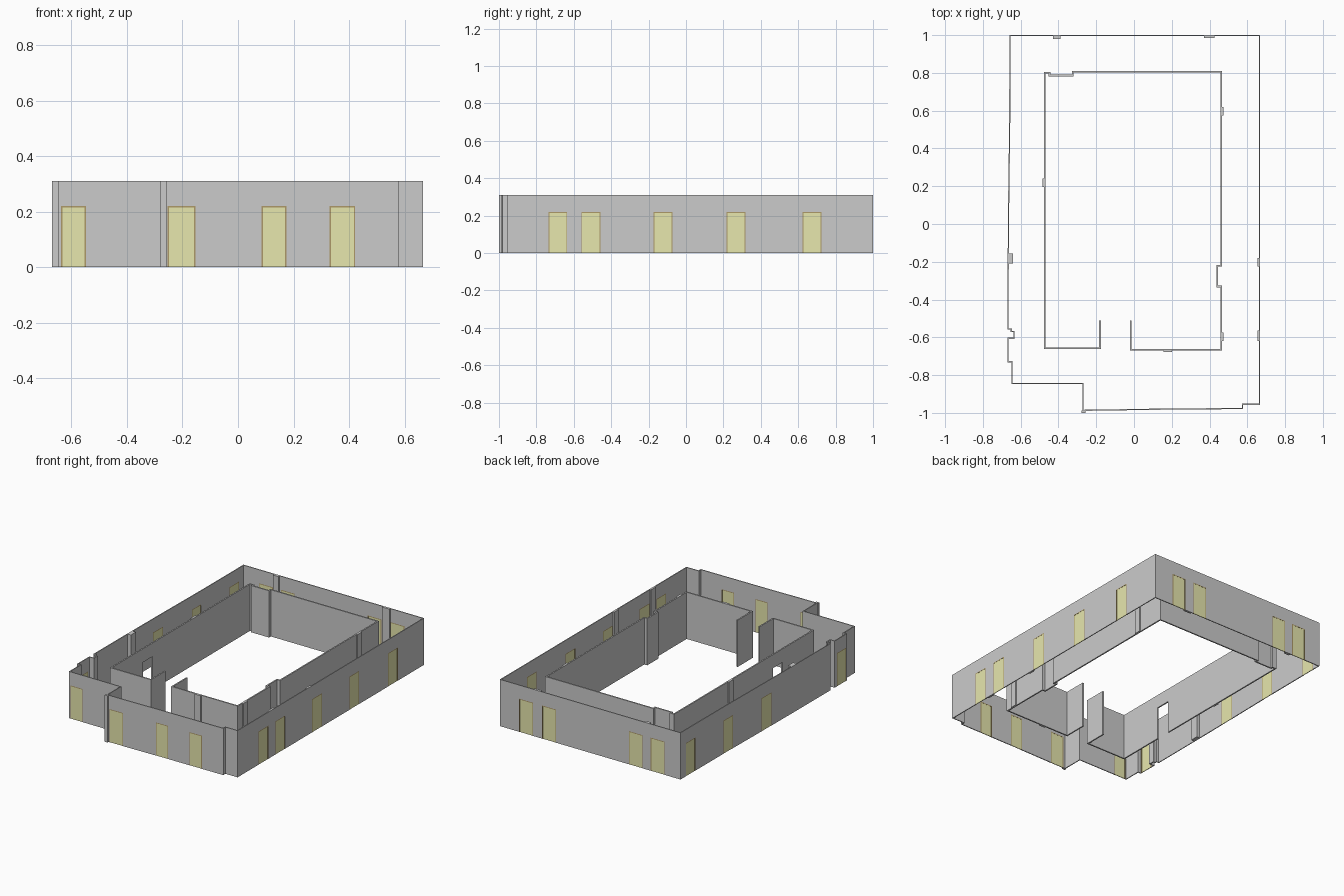
import bpy, bmesh
from mathutils import Vector

if "Cube" in bpy.data.objects:
    bpy.data.objects.remove(bpy.data.objects["Cube"])

H, DOOR_H, RIM = 0.31, 0.22, 0.005


def material(name, colour):
    m = bpy.data.materials.new(name)
    m.diffuse_color = colour
    m.use_nodes = True
    m.node_tree.nodes["Principled BSDF"].inputs["Base Color"].default_value = m.diffuse_color
    return m


YELLOW = material("door_yellow", (0.80, 0.80, 0.42, 1))
BROWN = material("frame_brown", (0.42, 0.32, 0.14, 1))


def finish(bm, name, mat=None):
    bmesh.ops.remove_doubles(bm, verts=bm.verts, dist=1e-5)
    me = bpy.data.meshes.new(name)
    bm.to_mesh(me)
    bm.free()
    ob = bpy.data.objects.new(name, me)
    bpy.context.collection.objects.link(ob)
    if mat:
        me.materials.append(mat)


def block(bm, a0, a1, b0, b1, z0, z1, cap0=None, cap1=None):
    """Wall piece between line a (left) and line b (right); caps give end heights."""
    def quad(*pz):
        bm.faces.new([bm.verts.new((p.x, p.y, z)) for p, z in pz])
    quad((a1, z0), (a0, z0), (a0, z1), (a1, z1))
    quad((b0, z0), (b1, z0), (b1, z1), (b0, z1))
    quad((b0, z1), (b1, z1), (a1, z1), (a0, z1))
    quad((a0, z0), (a1, z0), (b1, z0), (b0, z0))
    if cap0:
        quad((a0, z0), (b0, z0), (b0, cap0), (a0, cap0))
    if cap1:
        quad((b1, z0), (a1, z0), (a1, cap1), (b1, cap1))


def door(name, a0, a1, b0, b1):
    f = RIM / (a1 - a0).length
    def cut(s, e):
        return a0.lerp(a1, s), a0.lerp(a1, e), b0.lerp(b1, s), b0.lerp(b1, e)
    # frame: two jambs and a head
    bm = bmesh.new()
    block(bm, *cut(0, f), 0, DOOR_H, DOOR_H, DOOR_H)
    block(bm, *cut(1 - f, 1), 0, DOOR_H, DOOR_H, DOOR_H)
    block(bm, *cut(f, 1 - f), DOOR_H - RIM, DOOR_H, DOOR_H, DOOR_H)
    finish(bm, name + "_frame", BROWN)
    # leaf, slightly thinner than the frame
    p0, p1, q0, q1 = cut(f, 1 - f)
    z = DOOR_H - RIM
    bm = bmesh.new()
    block(bm, p0.lerp(q0, .15), p1.lerp(q1, .15), q0.lerp(p0, .15), q1.lerp(p1, .15), 0, z, z, z)
    finish(bm, name + "_leaf", YELLOW)


def wall(name, path, t, closed, leaves):
    """Clockwise wall path; a third entry of 1 marks a doorway up to the next point."""
    pts = [Vector(p[:2]) for p in path]
    n = len(pts)
    spans = n if closed else n - 1
    nor = []
    for i in range(spans):
        d = (pts[(i + 1) % n] - pts[i]).normalized()
        nor.append(Vector((d.y, -d.x)))
    off = []
    for i in range(n):
        n1 = nor[i - 1] if closed or i > 0 else nor[0]
        n2 = nor[i] if i < spans else nor[-1]
        off.append(pts[i] + (n1 + n2) * (t / (1 + n1.dot(n2))))
    gap = [len(p) > 2 for p in path]
    bm = bmesh.new()
    for i in range(spans):
        j = (i + 1) % n
        s = (pts[i], pts[j], off[i], off[j])
        if gap[i]:
            block(bm, *s, DOOR_H, H)
            if leaves:
                door(f"door_{i}", *s)
        else:
            c0 = H if not closed and i == 0 else DOOR_H if gap[i - 1] else None
            c1 = H if not closed and i == spans - 1 else DOOR_H if gap[j] else None
            block(bm, *s, 0, H, c0, c1)
    finish(bm, name)


# outer wall: back, right, front, left
back = [(-.66, 1)]
for a, b in ((-.543, -.44), (-.382, -.28), (.255, .357), (.423, .526)):
    back += [(a, 1, 1), (b, 1)]
right = [(.667, 1)]
for a, b in ((.724, .623), (.318, .217), (-.072, -.174), (-.457, -.56), (-.635, -.735)):
    right += [(.667, a, 1), (.667, b)]
right += [(.667, -.957), (.578, -.957)]
front = [(.578, -.98)]
for a, b, y in ((.422, .33, -.981), (.175, .085, -.983), (-.153, -.253, -.988)):
    front += [(a, y, 1), (b, y - .001)]
front += [(-.273, -.99), (-.273, -.848), (-.547, -.848, 1), (-.637, -.848), (-.648, -.848)]
left = [(-.648, -.732), (-.67, -.732), (-.67, -.722, 1), (-.67, -.625), (-.67, -.602),
        (-.638, -.602), (-.638, -.573), (-.653, -.573), (-.653, -.559), (-.67, -.559),
        (-.669, -.21), (-.667, .055, 1), (-.666, .157), (-.662, .453, 1), (-.661, .55),
        (-.66, .845, 1), (-.66, .945)]
wall("outer_wall", back + right + front + left, .006, True, True)

# inner wall around the court, with an open passage at the front
inner = [(-.175, -.51), (-.175, -.662), (-.477, -.662), (-.477, -.33, 1), (-.477, -.23),
         (-.477, .805), (-.443, .805), (-.443, .791), (-.328, .791), (-.328, .81),
         (.467, .81), (.467, -.226), (.446, -.226), (.446, -.326), (.467, -.326),
         (.467, -.67), (-.022, -.67), (-.022, -.51)]
wall("inner_wall", inner, .009, False, False)

# full-height pilasters: x0, x1, y0, y1
for i, (x0, x1, y0, y1) in enumerate((
        (-.43, -.39, .98, .994), (.37, .425, .984, .994),
        (.653, .661, -.225, -.18), (.653, .661, -.62, -.565),
        (-.668, -.64, -.21, -.157), (-.279, -.258, -1, -.988),
        (.467, .474, .575, .62), (.467, .474, -.62, -.575),
        (-.484, -.477, .195, .24), (.155, .2, -.678, -.67))):
    bm = bmesh.new()
    block(bm, Vector((x0, y1)), Vector((x1, y1)), Vector((x0, y0)), Vector((x1, y0)), 0, H, H, H)
    finish(bm, f"pilaster_{i}")
